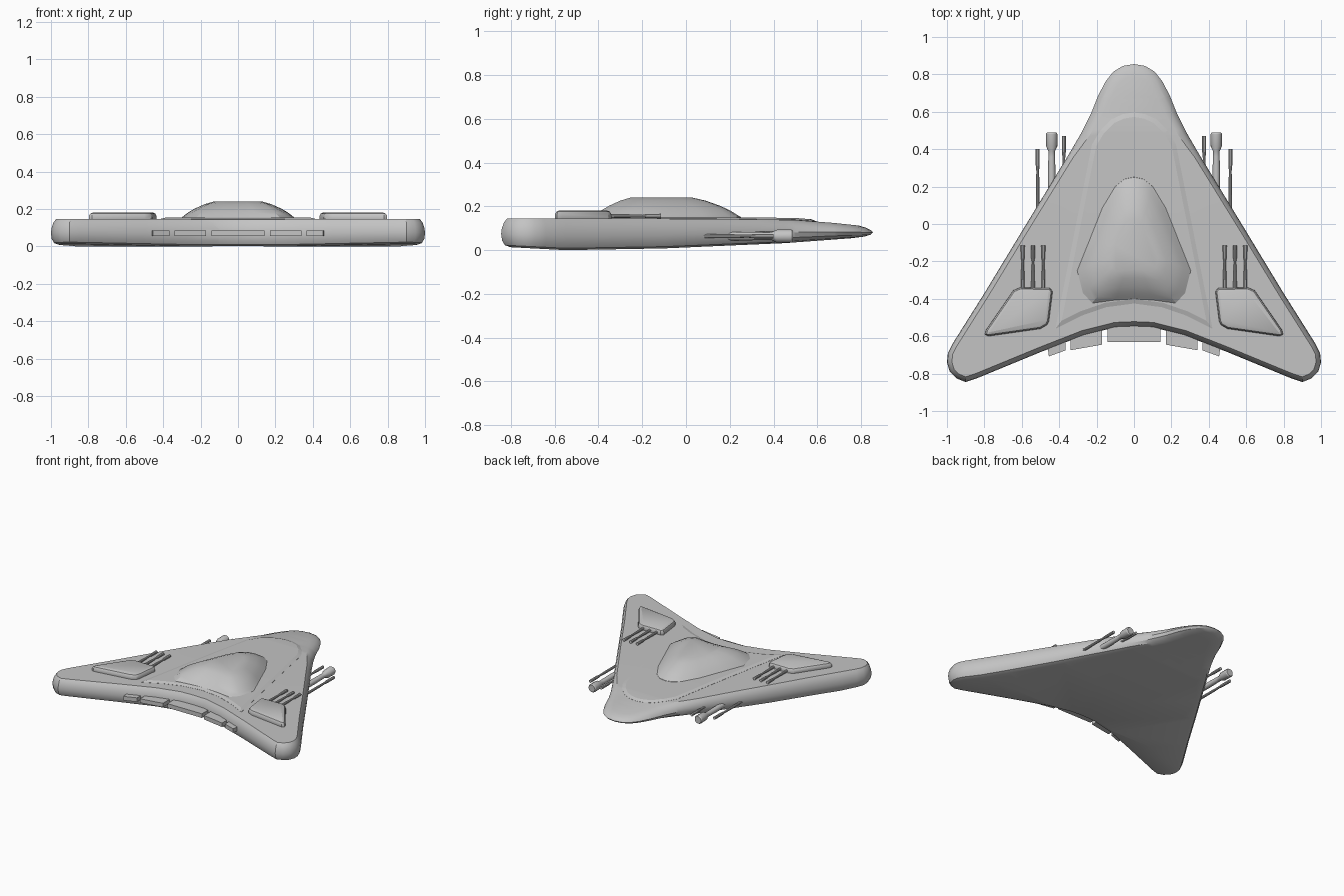
import bpy, bmesh, math
from mathutils import Vector

if "Cube" in bpy.data.objects:
    bpy.data.objects.remove(bpy.data.objects["Cube"])

grey = bpy.data.materials.new("hull grey")
grey.use_nodes = True
grey.diffuse_color = (0.55, 0.55, 0.55, 1)
grey.node_tree.nodes["Principled BSDF"].inputs["Base Color"].default_value = grey.diffuse_color


def lerp(table, y):
    """Piecewise linear height along the length."""
    for (a, za), (b, zb) in zip(table, table[1:]):
        if y <= b:
            return za + (zb - za) * max(0, (y - a) / (b - a))
    return table[-1][1]


TOP = [(-0.6, 0.145), (0.1, 0.143), (0.5, 0.138), (0.68, 0.124), (0.86, 0.105)]
BOTTOM = [(-0.85, 0.016), (-0.55, 0.0), (-0.1, 0.008), (0.45, 0.032), (0.86, 0.062)]


def symmetric(half):
    """Close an outline given from nose to tail on the left side."""
    return half + [(-x, y) for x, y in reversed(half) if x > 0]


def inset(outline, amount):
    """Move an outline inwards; amount is a number or a function of y."""
    pts = [Vector(p) for p in outline]
    n = len(pts)
    area = sum(pts[i - 1].cross(pts[i]) for i in range(n))
    side = 1 if area > 0 else -1
    out = []
    for i, p in enumerate(pts):
        d1 = (p - pts[i - 1]).normalized()
        d2 = (pts[(i + 1) % n] - p).normalized()
        n1, n2 = (Vector((-d.y, d.x)) * side for d in (d1, d2))
        d = amount(p.y) if callable(amount) else amount
        out.append(p + (n1 + n2) * d / (1 + n1.dot(n2)))
    return out


def finish(name, bm, mirror=False, angle=30):
    bmesh.ops.recalc_face_normals(bm, faces=bm.faces)
    mesh = bpy.data.meshes.new(name)
    bm.to_mesh(mesh)
    bm.free()
    mesh.materials.append(grey)
    obj = bpy.data.objects.new(name, mesh)
    bpy.context.collection.objects.link(obj)
    if mirror:
        obj.modifiers.new("Mirror", "MIRROR")
    bpy.ops.object.select_all(action="DESELECT")
    obj.select_set(True)
    bpy.context.view_layer.objects.active = obj
    bpy.ops.object.shade_smooth_by_angle(angle=math.radians(angle))
    return obj


def loft(rings):
    """Skin a stack of equal closed rings and cap both ends."""
    bm = bmesh.new()
    loops = [[bm.verts.new(p) for p in ring] for ring in rings]
    for a, b in zip(loops, loops[1:]):
        for i in range(len(a)):
            bm.faces.new((a[i - 1], a[i], b[i], b[i - 1]))
    bm.faces.new(loops[0])
    bm.faces.new(loops[-1])
    return bm


def layers(outline, steps):
    return loft([[(p[0], p[1], z) for p in inset(outline, d)] for d, z in steps])


def drape(bm, height):
    """Cut across the length, then set heights from a function of y and z."""
    bmesh.ops.triangulate(bm, faces=[f for f in bm.faces if len(f.verts) > 4])
    for y in (-0.55, -0.1, 0.1, 0.3, 0.45, 0.5, 0.6, 0.68):
        bmesh.ops.bisect_plane(bm, geom=bm.verts[:] + bm.edges[:] + bm.faces[:],
                               plane_co=(0, y, 0), plane_no=(0, 1, 0))
    for v in bm.verts:
        v.co.z = height(v.co.y, v.co.z)


def barrel(name, x, z, profile, sides=10):
    """Turned gun barrel along y; profile holds (y, radius) pairs."""
    rings = []
    for y, r in profile:
        angles = [2 * math.pi * i / sides for i in range(sides)]
        rings.append([(x + r * math.cos(a), y, z + r * math.sin(a)) for a in angles])
    return finish(name, loft(rings), mirror=True)


# Main hull: rounded delta with a swept, concave tail
hull_outline = symmetric([
    (0, 0.855), (0.06, 0.845), (0.11, 0.815), (0.15, 0.765), (0.19, 0.69), (0.23, 0.59),
    (0.28, 0.49), (0.35, 0.37), (0.6, -0.04), (0.8, -0.37), (0.97, -0.64), (0.995, -0.69),
    (1.0, -0.74), (0.985, -0.79), (0.95, -0.825), (0.9, -0.845), (0.84, -0.825),
    (0.5, -0.685), (0.27, -0.595), (0.1, -0.552), (0, -0.548)])


def rounding(amount):
    return lambda y: amount * (1 + 1.5 * min(1, max(0, (y - 0.35) / 0.3)))


hull = layers(hull_outline, [(rounding(0.04), 0), (rounding(0.016), 0.06), (rounding(0.004), 0.22),
                             (0, 0.45), (rounding(0.003), 0.65), (rounding(0.012), 0.86),
                             (rounding(0.026), 1)])
drape(hull, lambda y, f: lerp(BOTTOM, y) + f * (lerp(TOP, y) - lerp(BOTTOM, y)))
finish("hull", hull)

# Raised deck plate with a sloping border
deck_outline = symmetric([
    (0, 0.597), (0.06, 0.587), (0.12, 0.56), (0.18, 0.5), (0.225, 0.425), (0.42, -0.56),
    (0.28, -0.49), (0.15, -0.445), (0, -0.425)])
deck = layers(deck_outline, [(0, -0.01), (0, 0.001), (0.024, 0.009)])
drape(deck, lambda y, h: lerp(TOP, y) + h)
finish("deck_plate", deck, angle=15)

# Command dome
dome_outline = symmetric([
    (0, 0.25), (0.05, 0.24), (0.1, 0.2), (0.17, 0.085), (0.24, -0.09), (0.305, -0.25),
    (0.275, -0.37), (0.225, -0.425), (0.1, -0.408), (0, -0.403)])
dome_steps = [(1.02, 0.135), (1.0, 0.152), (0.95, 0.163), (0.87, 0.182), (0.75, 0.203),
              (0.58, 0.226), (0.42, 0.24)]
dome = loft([[(x * s, -0.13 + (y + 0.13) * s, z) for x, y in dome_outline] for s, z in dome_steps])
finish("command_dome", dome, angle=28)

# Turret pods and their triple barrels
pod_outline = [(0.435, -0.36), (0.45, -0.342), (0.61, -0.34), (0.645, -0.355), (0.79, -0.565),
               (0.798, -0.59), (0.78, -0.6), (0.5, -0.56), (0.465, -0.54), (0.455, -0.52)]
pod = layers(pod_outline, [(0.004, 0.13), (0, 0.15), (0.002, 0.166), (0.008, 0.176), (0.02, 0.181)])
finish("turret_pod", pod, mirror=True)
for x in (0.485, 0.54, 0.595):
    barrel("turret_barrel", x, 0.156, [(-0.37, 0.01), (-0.27, 0.009), (-0.2, 0.006),
                                       (-0.18, 0.01), (-0.115, 0.011)])

# Side guns along the leading edges
barrel("heavy_gun", 0.44, 0.064, [(0.08, 0.018), (0.27, 0.02), (0.36, 0.018), (0.39, 0.018),
                                  (0.415, 0.03), (0.48, 0.031), (0.488, 0.026)], 14)
for x, z, tip in ((0.375, 0.078, 0.47), (0.515, 0.064, 0.4)):
    barrel("light_gun", x, z, [(tip - 0.36, 0.01), (tip - 0.16, 0.009), (tip - 0.12, 0.007),
                               (tip - 0.08, 0.011), (tip, 0.011)])

# Engine outlets along the tail
vents = {"inner_engine": [(0.17, -0.655), (0.34, -0.672), (0.34, -0.59), (0.17, -0.54)],
         "outer_engine": [(0.365, -0.675), (0.455, -0.708), (0.465, -0.63), (0.365, -0.6)]}
vents["inner_engine"][0:2] = [(0.175, -0.645), (0.34, -0.675)][:2]
vents["inner_engine"] = [(0.17, -0.645), (0.34, -0.675), (0.34, -0.59), (0.17, -0.54)]
for name, outline in vents.items():
    finish(name, layers(outline, [(0, 0.056), (0, 0.086)]), mirror=True)
finish("centre_engine", layers([(-0.143, -0.632), (0.143, -0.632), (0.143, -0.53), (-0.143, -0.53)],
                               [(0, 0.055), (0, 0.086)]))
